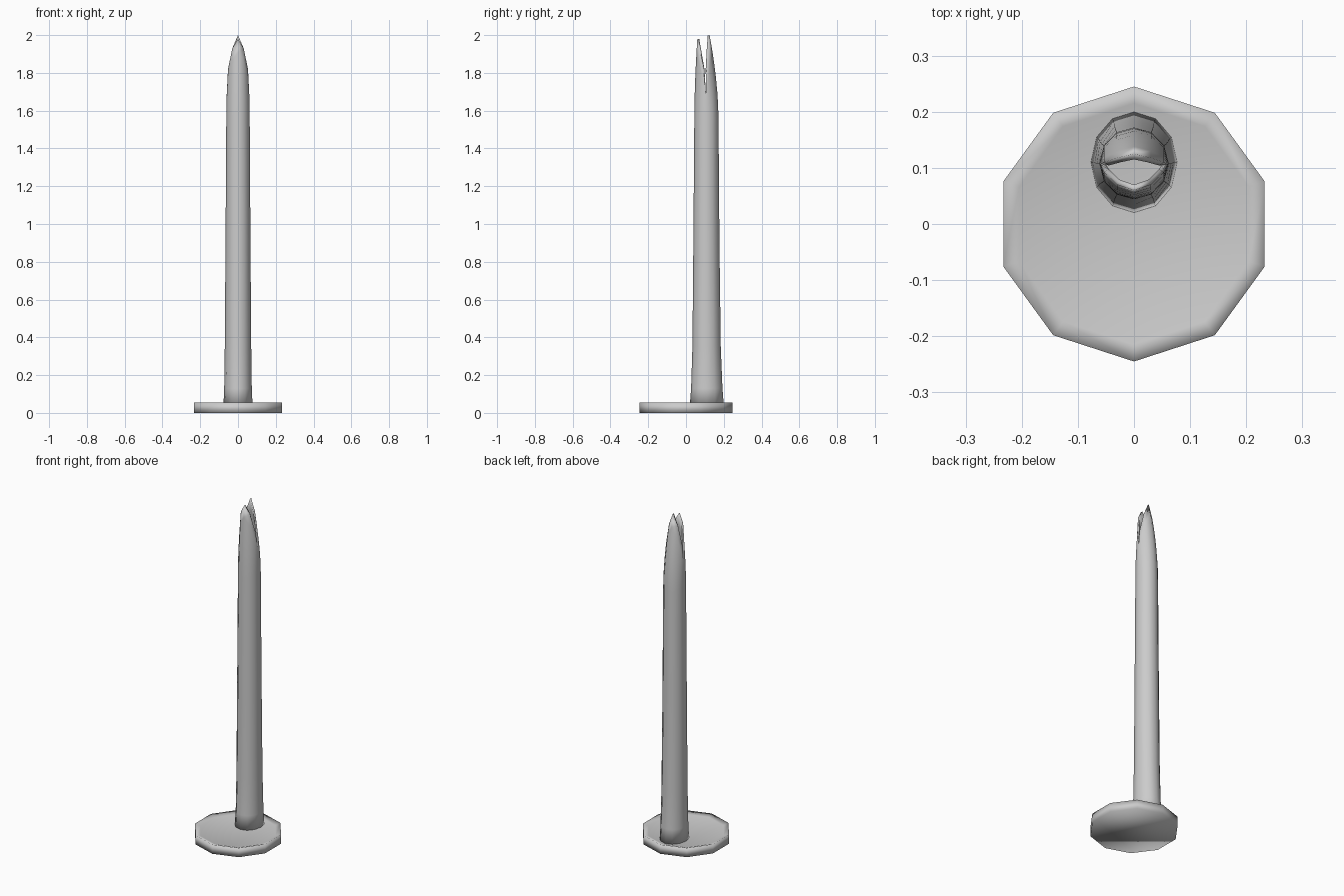
import bpy, bmesh, math

if "Cube" in bpy.data.objects:
    bpy.data.objects.remove(bpy.data.objects["Cube"])

grey = bpy.data.materials.new("plain grey")
grey.diffuse_color = (0.6, 0.6, 0.6, 1)
grey.use_nodes = True
grey.node_tree.nodes["Principled BSDF"].inputs["Base Color"].default_value = grey.diffuse_color


def make_object(name, bm):
    bmesh.ops.recalc_face_normals(bm, faces=bm.faces)
    for f in bm.faces:
        f.smooth = True
    mesh = bpy.data.meshes.new(name)
    bm.to_mesh(mesh)
    bm.free()
    mesh.materials.append(grey)
    obj = bpy.data.objects.new(name, mesh)
    bpy.context.collection.objects.link(obj)
    return obj


def bridge(bm, lower, upper):
    n = len(lower)
    for i in range(n):
        j = (i + 1) % n
        bm.faces.new((lower[i], lower[j], upper[j], upper[i]))


# Ten-sided base plate with a raised rim and a slightly sunken floor
bm = bmesh.new()
rings = []
for r, z in [(0.245, 0), (0.245, 0.055), (0.215, 0.045)]:
    rings.append([bm.verts.new((r * math.sin(i * math.tau / 10),
                                r * math.cos(i * math.tau / 10), z)) for i in range(10)])
for a, b in zip(rings, rings[1:]):
    bridge(bm, a, b)
bm.faces.new(rings[0])
bm.faces.new(rings[-1])
make_object("base_plate", bm)

# Tall hollow stem: (height, half width, half depth, centre y)
SIDES = 12
profile = [(0.04, 0.077, 0.090, 0.110), (0.13, 0.073, 0.083, 0.110),
           (0.35, 0.070, 0.075, 0.109), (0.9, 0.066, 0.069, 0.108),
           (1.55, 0.062, 0.064, 0.108)]
# Rim points of the two leaf tips, from side notch to tip: (x, y, z)
front_rim = [(0.060, 0.106, 1.68), (0.053, 0.092, 1.82), (0.030, 0.070, 1.93), (0, 0.060, 1.98)]
back_rim = [(0.060, 0.106, 1.68), (0.053, 0.110, 1.82), (0.030, 0.118, 1.93), (0, 0.125, 2.0)]

bm = bmesh.new()
rings = []
for z, rx, ry, cy in profile:
    rings.append([bm.verts.new((rx * math.cos(i * math.tau / SIDES),
                                cy + ry * math.sin(i * math.tau / SIDES), z))
                  for i in range(SIDES)])
# Leaves curve inward from the top of the stem to the notched rim
base = [v.co.copy() for v in rings[-1]]
STEPS = 6
for s in range(1, STEPS + 1):
    t = s / STEPS
    bend = t ** 1.8
    ring = []
    for i, p in enumerate(base):
        k = min(i % 6, 6 - i % 6)
        x, y, z = (back_rim if i < 6 else front_rim)[k]
        x = math.copysign(x, p.x) if k < 3 else 0
        ring.append(bm.verts.new((p.x + (x - p.x) * bend,
                                  p.y + (y - p.y) * bend,
                                  p.z + (z - p.z) * t)))
    rings.append(ring)
for a, b in zip(rings, rings[1:]):
    bridge(bm, a, b)
stem = make_object("split_stem", bm)

# Wall thickness, grown inward
wall = stem.modifiers.new("wall", 'SOLIDIFY')
wall.thickness = 0.01
wall.offset = -1
